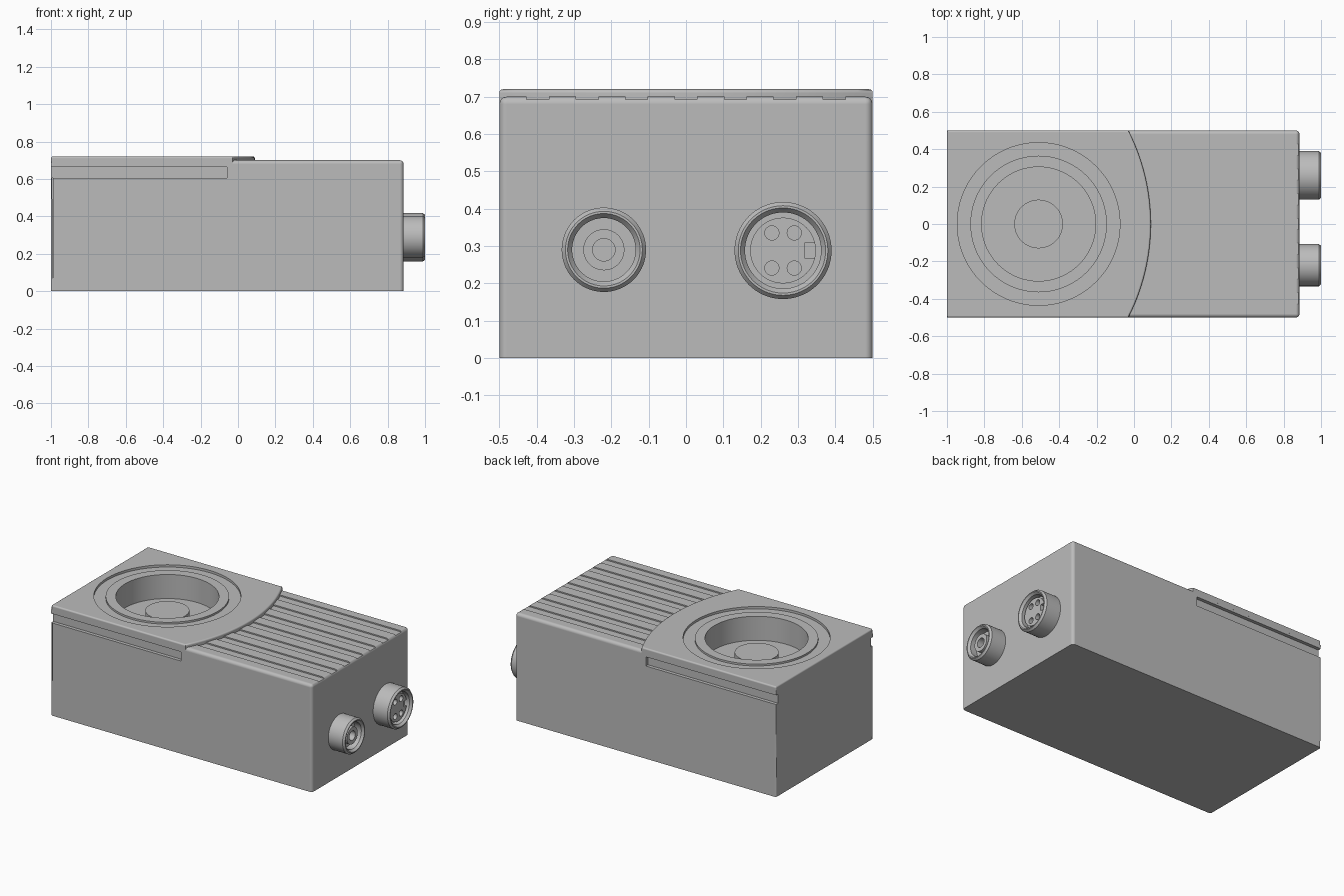
import bpy, bmesh, math
from mathutils import Matrix, Vector

cube = bpy.data.objects.get("Cube")
if cube:
    bpy.data.objects.remove(cube, do_unlink=True)

grey = bpy.data.materials.new("housing_grey")
grey.use_nodes = True
grey.diffuse_color = (0.5, 0.5, 0.5, 1)
grey.node_tree.nodes["Principled BSDF"].inputs["Base Color"].default_value = (0.5, 0.5, 0.5, 1)


def make(name, bm):
    bmesh.ops.recalc_face_normals(bm, faces=bm.faces)
    mesh = bpy.data.meshes.new(name)
    bm.to_mesh(mesh)
    bm.free()
    mesh.materials.append(grey)
    obj = bpy.data.objects.new(name, mesh)
    bpy.context.collection.objects.link(obj)
    return obj


def box_bm(lo, hi):
    lo, hi = Vector(lo), Vector(hi)
    bm = bmesh.new()
    bmesh.ops.create_cube(bm, size=1)
    bm.transform(Matrix.Translation((lo + hi) / 2) @ Matrix.Diagonal((*(hi - lo), 1)))
    return bm


def box(name, lo, hi):
    return make(name, box_bm(lo, hi))


def lathe(name, profile, place, steps=72):
    """Turn a (radius, height) profile about its axis; place moves it."""
    bm = bmesh.new()
    verts = [bm.verts.new((r, 0, h)) for r, h in profile]
    edges = [bm.edges.new(pair) for pair in zip(verts, verts[1:] + verts[:1])
             if pair[0].co.x + pair[1].co.x > 0]
    bmesh.ops.spin(bm, geom=verts + edges, cent=(0, 0, 0), axis=(0, 0, 1),
                   angle=math.tau, steps=steps)
    bmesh.ops.remove_doubles(bm, verts=bm.verts, dist=0.0001)
    bm.transform(place)
    return make(name, bm)


def rod(name, radius, lo, hi, place, steps=72):
    return lathe(name, [(0, lo), (radius, lo), (radius, hi), (0, hi)], place, steps)


def bevel(bm, rule, size):
    picked = [e for e in bm.edges if rule(*(v.co for v in e.verts))]
    bmesh.ops.bevel(bm, geom=picked, offset=size, segments=4, profile=0.5, affect='EDGES')


def activate(obj):
    bpy.ops.object.select_all(action='DESELECT')
    obj.select_set(True)
    bpy.context.view_layer.objects.active = obj


def cut(obj, cutters):
    for cutter in cutters:
        activate(obj)
        mod = obj.modifiers.new("cut", 'BOOLEAN')
        mod.operation, mod.solver, mod.object = 'DIFFERENCE', 'EXACT', cutter
        bpy.ops.object.modifier_apply(modifier=mod.name)
        bpy.data.objects.remove(cutter, do_unlink=True)


def finish(obj):
    activate(obj)
    bpy.ops.object.shade_smooth_by_angle(angle=math.radians(35))
    mod = obj.modifiers.new("flat_faces", 'WEIGHTED_NORMAL')
    mod.keep_sharp = True
    mod.weight = 100


END, TOP, LID = 0.885, 0.70, 0.72
port = Matrix.Translation((-0.51, 0, 0))

# Housing with rounded upper and end edges
bm = box_bm((-1, -0.5, 0), (END, 0.5, TOP))
bevel(bm, lambda a, b: max(a.x, b.x) > 0 and (a.z + b.z > 1.3 or min(a.x, b.x) > 0)
      and a.z + b.z > 0.1, 0.02)
bevel(bm, lambda a, b: a.x + b.x < -1.99 and abs(a.z - b.z) > 0.5, 0.01)
housing = make("housing", bm)

# Side slots, top grooves and the round well
cutters = [box("slot_cutter", (-1.1, min(s * 0.478, s * 0.6), 0.605),
               (-0.06, max(s * 0.478, s * 0.6), 0.665)) for s in (-1, 1)]
cutters += [box("groove_cutter", (-0.08, i * 0.1325 - 0.03, TOP - 0.008),
                (1, i * 0.1325 + 0.03, 0.8)) for i in range(-3, 4)]
cutters.append(rod("well_cutter", 0.305, 0.56, 0.9, port))
cut(housing, cutters)
finish(housing)

# Raised lid with a curved front edge
radius, half = 1.102, 0.4711
outline = [(-1, 0.5), (-1, -0.5)]
for i in range(25):
    a = half * (i / 12 - 1)
    outline.append((0.09 - radius + radius * math.cos(a), radius * math.sin(a)))
bm = bmesh.new()
base = bm.faces.new([bm.verts.new((x, y, 0.68)) for x, y in outline])
side = bmesh.ops.extrude_face_region(bm, geom=[base])
bmesh.ops.translate(bm, vec=(0, 0, LID - 0.68),
                    verts=[g for g in side["geom"] if isinstance(g, bmesh.types.BMVert)])
bevel(bm, lambda a, b: (a.z > 0.7 and b.z > 0.7) or (a.x + b.x < -1.99 and a.z != b.z
                                                    and abs(a.y - b.y) < 0.01), 0.01)
lid = make("lid", bm)
cut(lid, [rod("recess_cutter", 0.435, LID - 0.015, 0.9, port),
          rod("opening_cutter", 0.305, 0.5, 0.9, port)])
finish(lid)

# Seal ring around the well and the post inside it
finish(lathe("seal_ring", [(0.305, 0.69), (0.365, 0.69), (0.365, LID - 0.003),
                           (0.305, LID - 0.003)], port))
finish(rod("center_post", 0.13, 0.55, 0.625, port))

# Round connectors on the end face
turn = Matrix.Rotation(math.pi / 2, 4, 'Y')


def shell(r):
    return [(0, -0.01), (r, -0.01), (r, 0.103), (r - 0.01, 0.115),
            (r - 0.016, 0.115), (r - 0.028, 0.1)]


small = Matrix.Translation((END, -0.22, 0.29)) @ turn
finish(lathe("small_connector", shell(0.113) + [(0.085, 0.055), (0.055, 0.055), (0.055, 0.095),
                                                (0.03, 0.095), (0.03, 0.05), (0, 0.05)], small))

large = Matrix.Translation((END, 0.26, 0.288)) @ turn
socket = lathe("large_connector", shell(0.13) + [(0.102, 0.065), (0.088, 0.065),
                                                 (0.088, 0.09), (0, 0.09)], large)
pins = [rod("pin_cutter", 0.019, 0.04, 0.2,
            Matrix.Translation((END, 0.26 + sy * 0.03, 0.288 + sz * 0.047)) @ turn, 24)
        for sy in (-1, 1) for sz in (-1, 1)]
cut(socket, pins + [box("key_cutter", (END + 0.07, 0.318, 0.268), (1.1, 0.349, 0.308))])
finish(socket)
